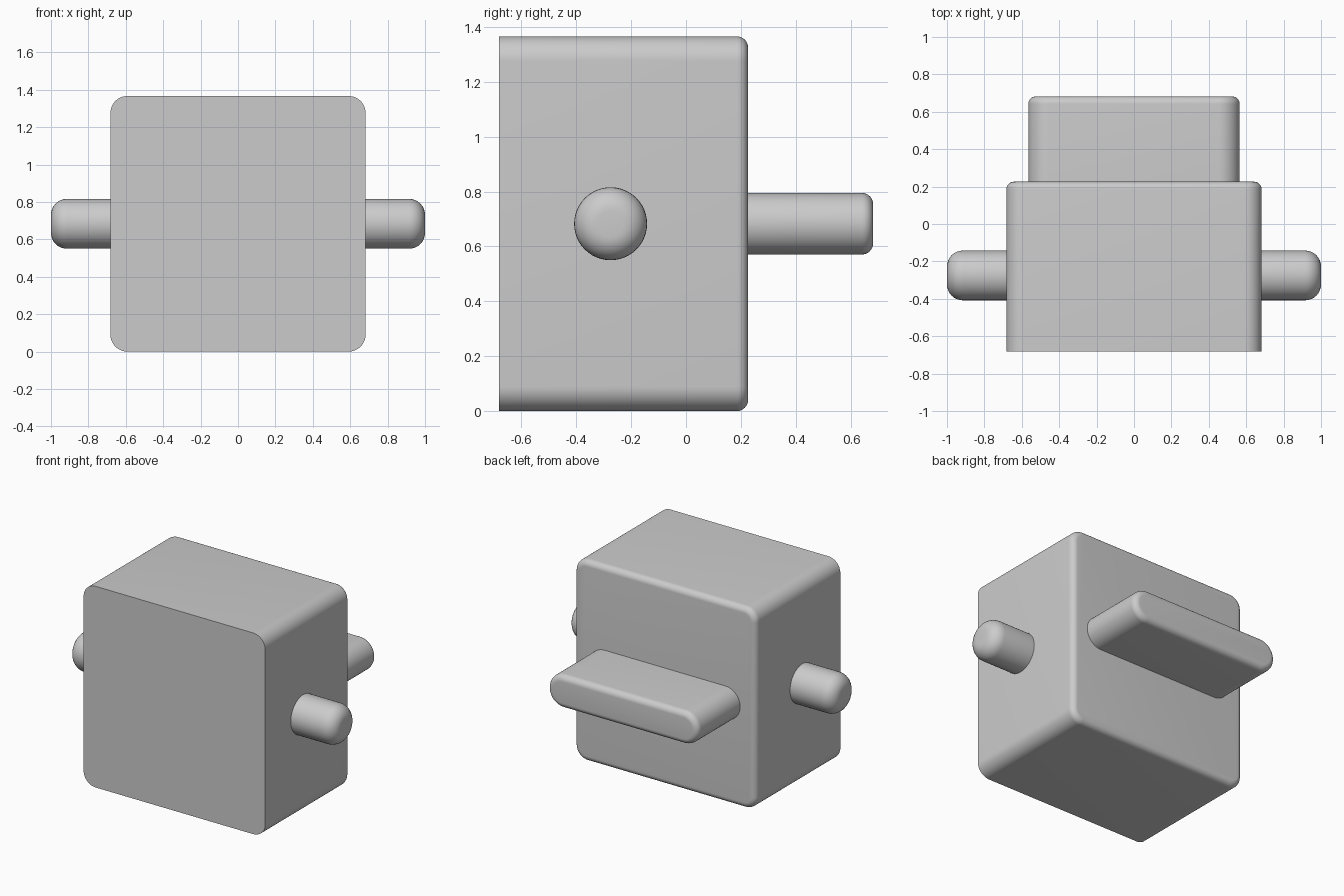
import bpy, bmesh
from math import sin, cos, pi
from mathutils import Matrix, Vector

if "Cube" in bpy.data.objects:
    bpy.data.objects.remove(bpy.data.objects["Cube"])

# Single plain grey
GREY = (0.6, 0.6, 0.6, 1)
grey = bpy.data.materials.new("plain grey")
grey.use_nodes = True
grey.diffuse_color = GREY
grey.node_tree.nodes["Principled BSDF"].inputs["Base Color"].default_value = GREY


def outline(half_w, half_h, corner, inset, steps=12):
    """Rounded rectangle whose corner arcs shrink by the inset."""
    points = []
    for i, (sx, sy) in enumerate([(1, 1), (-1, 1), (-1, -1), (1, -1)]):
        for k in range(steps + 1):
            a = (i + k / steps) * pi / 2
            points.append((sx * (half_w - corner) + (corner - inset) * cos(a),
                           sy * (half_h - corner) + (corner - inset) * sin(a)))
    return points


def rounded_prism(name, half_w, half_h, corner, length, fillet, matrix, steps=8):
    """Extrude a rounded rectangle along local z, with a filleted far end."""
    layers = [(0, 0)]
    for k in range(steps + 1):
        a = k / steps * pi / 2
        layers.append((length - fillet + fillet * sin(a), fillet * (1 - cos(a))))
    bm = bmesh.new()
    rings = [[bm.verts.new((x, y, z)) for x, y in outline(half_w, half_h, corner, inset)]
             for z, inset in layers]
    n = len(rings[0])
    for low, high in zip(rings, rings[1:]):
        for i in range(n):
            j = (i + 1) % n
            bm.faces.new((low[i], low[j], high[j], high[i]))
    bm.faces.new(rings[0][::-1])
    bm.faces.new(rings[-1])
    bmesh.ops.remove_doubles(bm, verts=bm.verts, dist=1e-5)
    bm.transform(matrix)
    bmesh.ops.recalc_face_normals(bm, faces=bm.faces)
    mesh = bpy.data.meshes.new(name)
    bm.to_mesh(mesh)
    bm.free()
    mesh.materials.append(grey)
    obj = bpy.data.objects.new(name, mesh)
    bpy.context.collection.objects.link(obj)
    bpy.ops.object.select_all(action="DESELECT")
    obj.select_set(True)
    bpy.context.view_layer.objects.active = obj
    bpy.ops.object.shade_smooth_by_angle()
    return obj


def facing(direction, origin):
    """Place local z along the direction, keeping rounded rectangles upright."""
    z = Vector(direction)
    y = Vector((0, 0, 1))
    x = y.cross(z)
    return Matrix.Translation(origin) @ Matrix((x, y, z)).transposed().to_4x4()


MID = 0.683

# Main block, flat at the front and filleted at the back
rounded_prism("body", 0.682, MID, 0.09, 0.908, 0.04, facing((0, 1, 0), (0, -0.682, MID)))

# Wide flat tab at the back
rounded_prism("back_tab", 0.565, 0.112, 0.112, 0.472, 0.04, facing((0, 1, 0), (0, 0.21, MID)))

# Round pegs on both sides
for side, name in ((1, "left_peg"), (-1, "right_peg")):
    rounded_prism(name, 0.133, 0.133, 0.133, 0.335, 0.085,
                  facing((side, 0, 0), (side * 0.665, -0.275, MID)))
